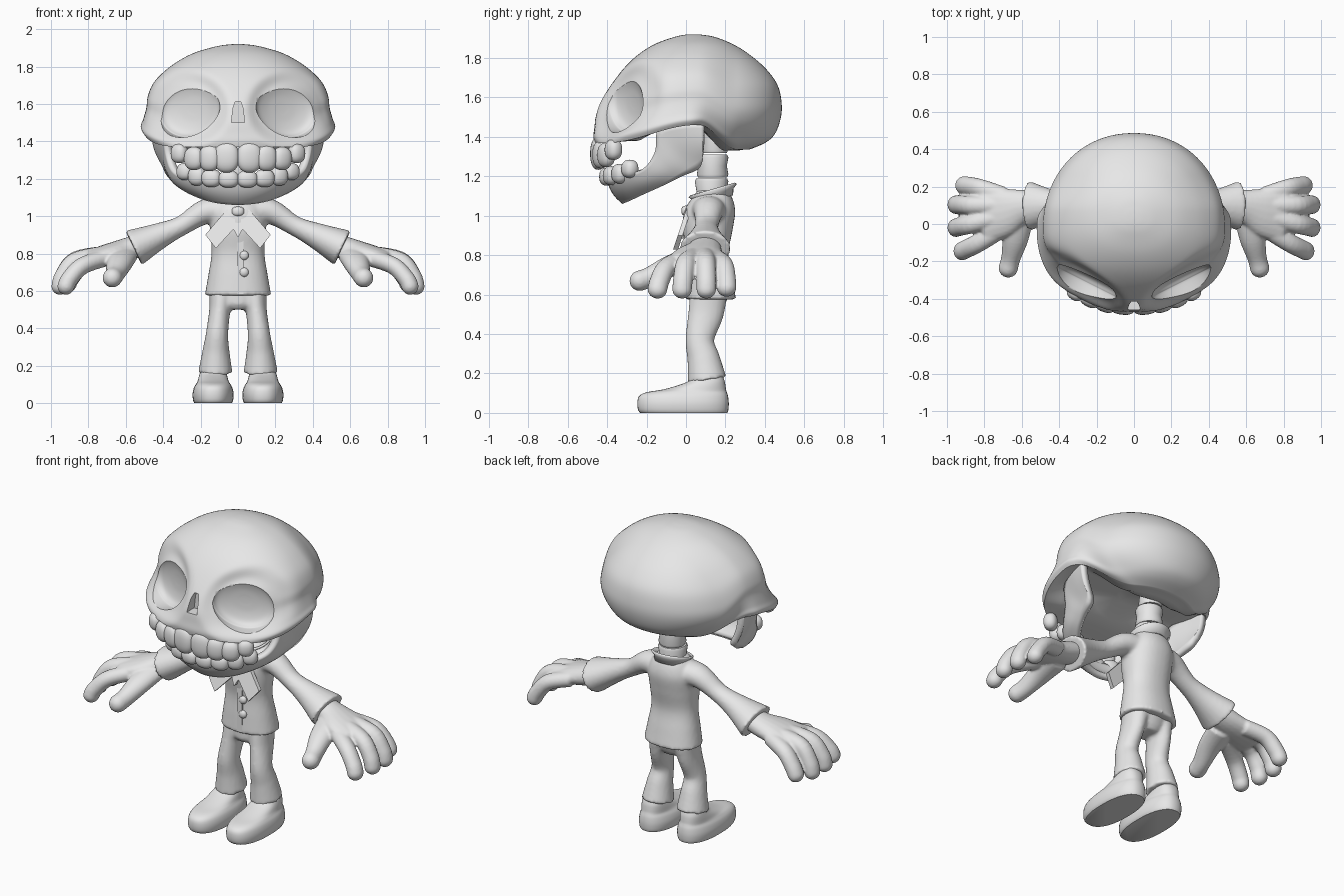
import bpy, bmesh, math
from mathutils import Vector, Matrix

cube = bpy.data.objects.get("Cube")
if cube:
    bpy.data.objects.remove(cube)

grey = bpy.data.materials.new("plain_grey")
grey.use_nodes = True
grey.diffuse_color = (0.8, 0.8, 0.8, 1)
grey.node_tree.nodes["Principled BSDF"].inputs["Base Color"].default_value = (0.8, 0.8, 0.8, 1)


def spline(rows, n):
    """Smooth samples through rows of numbers, n steps per span."""
    rows = [tuple(r) for r in rows]
    out = []
    for i in range(len(rows) - 1):
        quad = (rows[max(i - 1, 0)], rows[i], rows[i + 1], rows[min(i + 2, len(rows) - 1)])
        for k in range(n):
            t = k / n
            out.append([0.5 * (2 * b + (c - a) * t + (2 * a - 5 * b + 4 * c - d) * t * t
                               + (3 * b - a - 3 * c + d) * t ** 3) for a, b, c, d in zip(*quad)])
    return out + [list(rows[-1])]


def loft(bm, rings, caps=True, closed=True):
    loops = [[bm.verts.new(p) for p in ring] for ring in rings]
    for a, b in zip(loops, loops[1:]):
        for i in range(len(a) if closed else len(a) - 1):
            j = (i + 1) % len(a)
            bm.faces.new((a[i], a[j], b[j], b[i]))
    if caps:
        bm.faces.new(loops[0])
        bm.faces.new(loops[-1])


def oval(z, hw, front, back, n=32, power=1.0):
    pw = lambda v: math.copysign(abs(v) ** power, v)
    mid, hd = (front + back) / 2, (back - front) / 2
    angles = [math.tau * i / n for i in range(n)]
    return [Vector((hw * pw(math.cos(a)), mid + hd * pw(math.sin(a)), z)) for a in angles]


def tube(bm, rows, ref=(0, 1, 0), round_end=False, n=20, side=1):
    """Rows of x, y, z, radius along ref, radius across it."""
    pts = spline(rows, 5)
    centres = [Vector(p[:3]) for p in pts]
    rings = []

    def ring(c, t, ru, rv):
        u = Vector(ref)
        u = (u - t * u.dot(t)).normalized()
        v = t.cross(u)
        r = [c + u * ru * math.cos(math.tau * i / n) + v * rv * math.sin(math.tau * i / n) for i in range(n)]
        rings.append([Vector((p.x * side, p.y, p.z)) for p in r])

    for i, p in enumerate(pts):
        t = (centres[min(i + 1, len(pts) - 1)] - centres[max(i - 1, 0)]).normalized()
        ring(centres[i], t, p[3], p[4])
    if round_end:
        for k in range(1, 6):
            a = k * math.pi / 2 / 5.3
            ring(centres[-1] + t * p[4] * math.sin(a), t, p[3] * math.cos(a), p[4] * math.cos(a))
    loft(bm, rings)


def blob(bm, loc, radii, rot=Matrix.Identity(3), power=1.0):
    made = bmesh.ops.create_uvsphere(bm, u_segments=24, v_segments=14, radius=1)["verts"]
    for v in made:
        v.co = Vector(loc) + rot @ Vector([math.copysign(abs(c) ** power, c) * r for c, r in zip(v.co, radii)])


def finish(name, bm, angle=45, mirror=False, voxel=0, thick=0):
    bmesh.ops.recalc_face_normals(bm, faces=bm.faces)
    mesh = bpy.data.meshes.new(name)
    bm.to_mesh(mesh)
    bm.free()
    mesh.materials.append(grey)
    ob = bpy.data.objects.new(name, mesh)
    bpy.context.collection.objects.link(ob)
    smooth(ob, angle)
    if thick:
        m = ob.modifiers.new("thickness", 'SOLIDIFY')
        m.thickness, m.offset = thick, 0
    if voxel:
        m = ob.modifiers.new("blend", 'REMESH')
        m.mode, m.voxel_size, m.use_smooth_shade = 'VOXEL', voxel, True
        m = ob.modifiers.new("soften", 'SMOOTH')
        m.factor, m.iterations = 0.5, 4
    if mirror:
        ob.modifiers.new("mirror", 'MIRROR')
    return ob


def smooth(ob, angle):
    bpy.ops.object.select_all(action='DESELECT')
    ob.select_set(True)
    bpy.context.view_layer.objects.active = ob
    bpy.ops.object.shade_smooth_by_angle(angle=math.radians(angle))


# Skull: stacked ovals with a wavy lower rim, round back lobe and hollows around the eyes
def ramp(e0, e1, v):
    t = min(max((v - e0) / (e1 - e0), 0), 1)
    return t * t * (3 - 2 * t)


def rim_height(y):
    return 1.37 + 0.09 * ramp(-0.4, 0.05, y) - 0.125 * ramp(0.07, 0.26, y)


def under_height(y):
    return 1.455 - 0.125 * ramp(0.05, 0.2, y) - 0.075 * ramp(-0.12, -0.25, y)


def skull_point(a, z, front, back, hw):
    c, s = math.cos(a), math.sin(a)
    mid = -0.025 + 0.06 * ramp(1.7, 1.91, z)
    e = 0.89 if s < 0 else 0.95
    x = hw * math.copysign(abs(c) ** e, c)
    y = mid + (mid - front if s < 0 else back - mid) * math.copysign(abs(s) ** e, s)
    x *= 1 - 0.3 * ramp(1.6, 1.39, z) ** 1.5 * ramp(0.02, 0.3, y)
    z = 1.92 - (1.92 - z) * (1.92 - rim_height(y)) / 0.52
    r = math.hypot((abs(x) - 0.28) / 0.17, (z - 1.575) / 0.15)
    press = 0.05 * (1 - ramp(0.8, 1.5, r)) * ramp(-0.05, -0.2, y)
    return Vector((x - math.copysign(0.4, x) * press, y + 0.9 * press, z))


skull_rows = [(1.40, -.465, .32, .505), (1.43, -.47, .40, .52), (1.47, -.465, .45, .507), (1.54, -.455, .48, .49),
              (1.61, -.425, .485, .482), (1.69, -.37, .465, .45), (1.76, -.31, .41, .39), (1.82, -.24, .335, .316),
              (1.87, -.155, .25, .228), (1.905, -.06, .15, .12), (1.917, -.01, .085, .055), (1.92, .025, .045, .008)]
N = 160
rings = [[skull_point(math.tau * i / N, *row) for i in range(N)] for row in spline(skull_rows, 6)]
under = []
for scale in (0.2, 0.45, 0.65, 0.82):
    under.append([Vector((p.x * scale, p.y * scale, under_height(p.y * scale))) for p in rings[0]])
under.append([Vector((p.x * 0.95, p.y * 0.95, p.z + 0.002)) for p in rings[0]])
bm = bmesh.new()
loft(bm, under + rings)
skull = finish("skull", bm, 60)

# Nose and eye openings cut into the skull
bm = bmesh.new()
outline = [(-.036, 1.5), (.036, 1.5), (.026, 1.58), (.014, 1.612), (-.014, 1.612), (-.026, 1.58)]
loft(bm, [[Vector((x, y, z)) for x, z in outline] for y in (-0.7, -0.385)])
inward = Vector((-0.45, 0.89, 0))
socket = [tuple(Vector((0.27, -0.335, 1.574)) + inward * t) + (.186 * q, .15 * q)
          for t, q in ((-.2, 1), (0, 1), (.035, .96), (.06, .82), (.075, .5), (.08, .15))]
for side in (1, -1):
    tube(bm, socket, ref=(0.86, 0.43, -0.26), n=56, side=side)
cutter = finish("opening_cutter", bm)
cutter.hide_render = True
cut = skull.modifiers.new("openings", 'BOOLEAN')
cut.operation, cut.object = 'DIFFERENCE', cutter
bpy.context.view_layer.objects.active = skull
bpy.ops.object.modifier_apply(modifier="openings")
bpy.data.objects.remove(cutter)
smooth(skull, 50)

# Lower jaw: horseshoe shell, each row is the top edge then the bottom edge
half = [(0, -.385, 1.2, 0, -.31, 1.075), (.16, -.36, 1.2, .13, -.28, 1.09), (.27, -.28, 1.215, .24, -.2, 1.13),
        (.335, -.2, 1.25, .315, -.1, 1.175), (.365, -.15, 1.33, .35, -.02, 1.21), (.385, -.135, 1.44, .37, .05, 1.235),
        (.425, -.02, 1.47, .38, .075, 1.26), (.445, .09, 1.47, .395, .085, 1.29)]
full = [(-r[0], r[1], r[2], -r[3], r[4], r[5]) for r in half[:0:-1]] + half
rings = []
for r in spline(full, 5):
    top, low = Vector(r[:3]), Vector(r[3:])
    out = Vector((top.x, top.y * 0.8, -0.2)).normalized() * 0.015
    rings.append([top.lerp(low, t) + out * math.sin(math.pi * t) for t in [k / 8 for k in range(9)]])
bm = bmesh.new()
loft(bm, rings, caps=False, closed=False)
finish("lower_jaw", bm, thick=0.04)

# Teeth: x, y, z, half width, half height
upper = [(.062, -.445, 1.315, .069, .082), (.152, -.432, 1.31, .058, .07),
         (.235, -.405, 1.308, .055, .062), (.313, -.368, 1.335, .047, .052)]
lower = [(.05, -.4, 1.198, .056, .046), (.142, -.38, 1.203, .054, .048),
         (.218, -.335, 1.213, .05, .05), (.283, -.285, 1.238, .046, .046)]
for name, teeth in (("upper_teeth", upper), ("lower_teeth", lower)):
    bm = bmesh.new()
    for x, y, z, w, h in teeth:
        blob(bm, (x, y, z), (w, 0.04, h), Matrix.Rotation(x * 2, 3, 'Z'), 0.85)
    finish(name, bm, 80, mirror=True)

# Neck bones
bm = bmesh.new()
for low, high, r, y in ((1.05, 1.19, .085, .13), (1.195, 1.31, .08, .135), (1.318, 1.48, .068, .145)):
    steps = [(low, r * .92), (low + .015, r), ((low + high) / 2, r * .9), (high - .015, r), (high, r * .92)]
    loft(bm, [oval(z, q, y - q, y + q) for z, q in steps])
finish("neck_bones", bm)

# Jacket with both sleeves blended together
bm = bmesh.new()
body = [(.575, .178, -.005, .255), (.68, .16, 0, .235), (.8, .142, .005, .215), (.92, .148, -.015, .235),
        (1.02, .15, -.01, .25), (1.09, .12, .03, .235), (1.13, .085, .06, .21)]
loft(bm, [oval(*row, power=0.9) for row in spline(body, 5)])
sleeve = [(.04, .115, 1.02, .1, .08), (.17, .115, 1.025, .078, .068), (.3, .105, .95, .06, .053),
          (.42, .1, .895, .08, .07), (.558, .097, .83, .133, .102)]
for side in (1, -1):
    tube(bm, sleeve, side=side)
finish("jacket", bm, voxel=0.011)

# Standing collar, higher at the back
bm = bmesh.new()
rings = []
for z, r in ((1.075, .098), (1.11, .1), (1.13, .118)):
    rings.append([p + Vector((0, 0, (p.y - .13) * .28)) for p in oval(z, r, .135 - r, .135 + r)])
loft(bm, rings, caps=False)
finish("collar", bm, thick=0.012)


# Neckwear: flared wings, hanging tip and knot
def plate(bm, outline, shift, depth):
    face = [Vector((x, -0.065 + (z - .83) * .33 - shift, z)) for x, z in outline]
    loft(bm, [face, [p + Vector((0, depth, 0)) for p in face]])


bm = bmesh.new()
plate(bm, [(.01, 1.04), (.06, 1.035), (.175, .9), (.118, .828), (.02, .935)], 0, 0.025)
finish("neck_wings", bm, 30, mirror=True)
bm = bmesh.new()
plate(bm, [(.022, 1.02), (.035, .95), (0, .885), (-.035, .95), (-.022, 1.02)], -0.005, 0.035)
finish("neck_tip", bm, 30)
bm = bmesh.new()
blob(bm, (0, .002, 1.025), (.034, .026, .026), power=0.8)
finish("knot", bm, 80)

# Buttons and front edge of the jacket
bm = bmesh.new()
for z in (.79, .7):
    blob(bm, (.032, .003, z), (.025, .018, .025))
finish("buttons", bm, 80)
bm = bmesh.new()
loft(bm, [[Vector((x, y, z)) for x, y in ((-.004, -.004), (.03, -.004), (.03, .03), (-.004, .03))]
          for z in (.585, .87)])
finish("jacket_edge", bm)

# Hands: palm, four fingers and thumb blended
bm = bmesh.new()
tube(bm, [(.5, .1, .855, .075, .06), (.6, .09, .82, .095, .062), (.7, .065, .795, .135, .056),
          (.79, .055, .775, .15, .045)], round_end=True)
fingers = [[(.7, -.02, .78), (.83, -.1, .735), (.9, -.135, .665), (.92, -.145, .625)],
           [(.72, .04, .795), (.87, .0, .76), (.935, -.015, .68), (.952, -.02, .625)],
           [(.72, .1, .795), (.87, .1, .765), (.935, .103, .68), (.952, .103, .625)],
           [(.7, .15, .785), (.82, .19, .75), (.885, .203, .68), (.91, .206, .635)]]
for path in fingers:
    tube(bm, [p + (.05, .046) for p in path], round_end=True)
thumb = [(.62, .04, .79, .085, .055), (.635, -.08, .745, .07, .055), (.658, -.18, .69, .052, .052),
         (.672, -.235, .67, .052, .052)]
tube(bm, thumb, ref=(1, 0, 0), round_end=True)
finish("hands", bm, mirror=True, voxel=0.008)

# Trousers
bm = bmesh.new()
loft(bm, [oval(z, w, f, b) for z, w, f, b in ((.5, .07, .04, .17), (.53, .12, .02, .19), (.6, .14, .02, .22))])
leg = [(.085, .115, .6, .095, .07), (.097, .1, .5, .09, .057), (.112, .07, .37, .073, .06),
       (.118, .09, .27, .084, .074), (.121, .107, .165, .1, .092)]
for side in (1, -1):
    tube(bm, leg, side=side)
finish("trousers", bm, voxel=0.011)

# Shoes with flat soles
shoe = [(0, .1, -.232, .21), (.015, .107, -.243, .215), (.05, .11, -.247, .217), (.085, .102, -.238, .213),
        (.105, .09, -.2, .207), (.118, .083, -.12, .203), (.14, .077, -.04, .2), (.165, .07, .02, .195),
        (.2, .06, .04, .18)]
bm = bmesh.new()
loft(bm, [[p + Vector((.133, 0, 0)) for p in oval(*row, n=40, power=0.85)] for row in spline(shoe, 3)])
finish("shoes", bm, 50, mirror=True)
